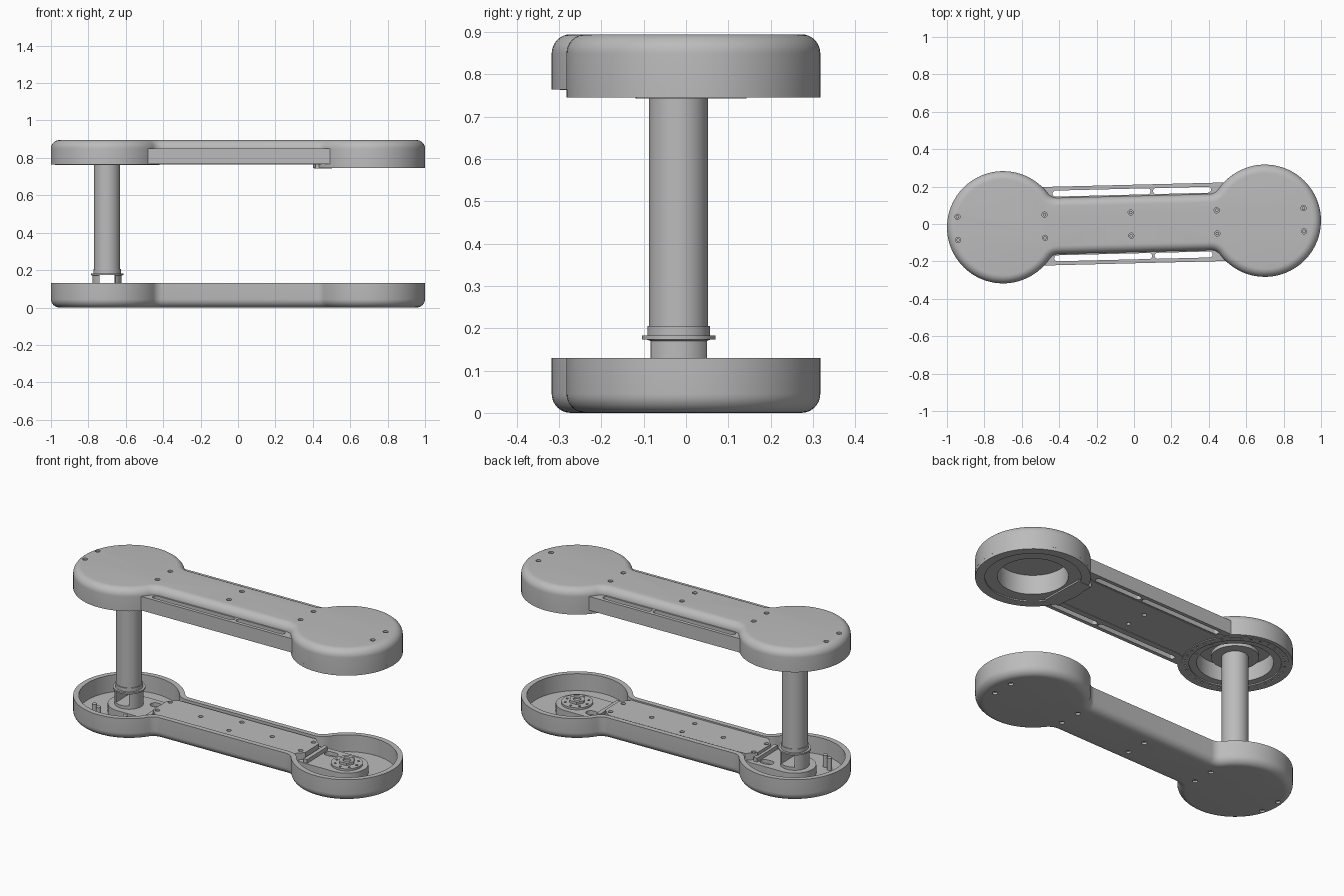
import bpy, bmesh
from math import sin, cos, pi, atan2, sqrt, radians

if "Cube" in bpy.data.objects:
    bpy.data.objects.remove(bpy.data.objects["Cube"])

GREY = bpy.data.materials.new("satin_grey")
GREY.use_nodes = True
GREY.diffuse_color = (0.5, 0.5, 0.5, 1)
GREY.node_tree.nodes["Principled BSDF"].inputs["Base Color"].default_value = (0.5, 0.5, 0.5, 1)

TILT = 0.025            # the whole arm is turned slightly about z
C, R, HW = 0.7, 0.3, 0.15   # drum offset, drum radius, bar half width
TOP = 0.895
SCREW_X = (-0.943, -0.477, -0.016, 0.444, 0.908)
SCREWS = [(x, s * 0.062) for x in SCREW_X for s in (-1, 1)]


def loft(rings, closed=False, bm=None):
    """Bridge (points, z) rings; cap the ends or join last to first."""
    bm = bm or bmesh.new()
    loops = [[bm.verts.new((x, y, z)) for x, y in pts] for pts, z in rings]
    pairs = list(zip(loops, loops[1:]))
    if closed:
        pairs.append((loops[-1], loops[0]))
    else:
        bm.faces.new(loops[0])
        bm.faces.new(loops[-1])
    for a, b in pairs:
        for i in range(len(a)):
            j = (i + 1) % len(a)
            bm.faces.new((a[i], a[j], b[j], b[i]))
    return bm


def make(name, bm, cutter=None):
    """Finish an object: cut it, shade it and give it its colour."""
    def to_object(label, data):
        bmesh.ops.recalc_face_normals(data, faces=data.faces)
        mesh = bpy.data.meshes.new(label)
        data.to_mesh(mesh)
        data.free()
        ob = bpy.data.objects.new(label, mesh)
        bpy.context.collection.objects.link(ob)
        return ob

    obj = to_object(name, bm)
    if cutter:
        tool = to_object("cutter", cutter)
        tool.hide_render = True
        mod = obj.modifiers.new("cut", "BOOLEAN")
        mod.operation, mod.solver, mod.object = "DIFFERENCE", "EXACT", tool
        graph = bpy.context.evaluated_depsgraph_get()
        cut_mesh = bpy.data.meshes.new_from_object(obj.evaluated_get(graph))
        obj.modifiers.clear()
        obj.data = cut_mesh
        bpy.data.objects.remove(tool)
    obj.data.materials.clear()
    obj.data.materials.append(GREY)
    for p in obj.data.polygons:
        p.use_smooth = True
    obj.data.set_sharp_from_angle(angle=radians(30))
    obj.rotation_euler.z = TILT
    return obj


def circle(r, x=0, y=0, n=64):
    return [(x + r * cos(2 * pi * i / n), y + r * sin(2 * pi * i / n)) for i in range(n)]


def box(x0, x1, y0, y1):
    return [(x0, y0), (x1, y0), (x1, y1), (x0, y1)]


def slot(x0, x1, y, r, n=12):
    right = [(x1 + r * cos(a), y + r * sin(a)) for a in (-pi / 2 + pi * i / n for i in range(n + 1))]
    return right + [(x0 + x1 - px, 2 * y - py) for px, py in right]


def dumbbell(inset, f=0.06):
    """Two discs joined by a bar with filleted necks."""
    dx = sqrt((R + f) ** 2 - (HW + f) ** 2)
    a = atan2(HW + f, -dx)
    arc = [-a + 2 * a * i / 72 for i in range(73)]
    disc = [(C + (R - inset) * cos(t), (R - inset) * sin(t)) for t in arc]
    turn = [a - pi + (pi / 2 - a) * i / 8 + (0) for i in range(1, 9)]
    neck = [(C - dx + (f + inset) * cos(t), HW + f + (f + inset) * sin(t)) for t in turn]
    half = [(x, -y) for x, y in reversed(neck)] + disc + neck
    return half + [(-x, -y) for x, y in half]


def turned(profile, x, closed=False):
    return loft([(circle(r, x), z) for r, z in profile], closed)


def pegs(points, r, z0, z1, bm=None, n=16):
    bm = bm or bmesh.new()
    for x, y in points:
        loft([(circle(r, x, y, n), z0), (circle(r, x, y, n), z1)], bm=bm)
    return bm


# Upper and lower hollow shells, each with rounded outer edge and screws
EDGE = 0.045
round_edge = [(EDGE * (1 - sin(t)), EDGE * (1 - cos(t))) for t in (pi / 2 * i / 8 for i in range(9))]
shell = round_edge + [(0, 0.13), (0.03, 0.13), (0.03, 0.03)]
for part, flip in (("lower", False), ("upper", True)):
    def height(z):
        return TOP - z if flip else z
    make(part + "_shell", loft([(dumbbell(d), height(z)) for d, z in shell]),
         pegs(SCREWS, 0.014, height(-0.01), height(0.018)))
    make(part + "_screws", pegs(SCREWS, 0.009, height(0.008), height(0.022)))

# Side rails of the upper arm, with long through slots
rail_cuts = pegs(SCREWS[2:8], 0.012, 0.75, 0.79)
for y in (-0.173, 0.173):
    for x0, x1 in ((-0.415, 0.077), (0.122, 0.4)):
        loft([(slot(x0, x1, y, 0.016), 0.7), (slot(x0, x1, y, 0.016), 0.9)], bm=rail_cuts)
rails = box(-0.495, 0.495, -0.21, 0.21)
make("side_rails", loft([(rails, 0.768), (rails, 0.85)]), rail_cuts)

# Bearing rings under the two upper drums
ring_right = [(0.3, 0.765), (0.3, 0.745), (0.25, 0.745), (0.25, 0.752),
              (0.185, 0.752), (0.185, 0.866), (0.2, 0.866), (0.2, 0.765)]
make("left_drum_ring", turned(ring_right, C, True))
tab = box(0.41, 0.5, -0.13, 0.13)
make("drum_ring_tab", loft([(tab, 0.743), (tab, 0.77)]))
ring_left = [(0.28, 0.772), (0.28, 0.763), (0.24, 0.763), (0.24, 0.77),
             (0.2, 0.77), (0.2, 0.866), (0.215, 0.866), (0.215, 0.772)]
make("right_drum_ring", turned(ring_left, -C, True),
     pegs(circle(0.26, -C, 0, 32), 0.006, 0.75, 0.768, n=8))
make("post_flange", turned([(0.125, 0.8), (0.125, 0.82), (0.09, 0.82), (0.09, 0.87)], -C))

# Cover plate over the bar of the lower arm
plate = [(-0.5, -0.07), (-0.45, -0.122), (0.43, -0.122), (0.48, -0.07),
         (0.48, 0.06), (0.43, 0.105), (-0.45, 0.105), (-0.5, 0.06)]
plate_holes = pegs(SCREWS[2:8] + [(-0.24, 0), (0.22, 0)], 0.013, 0.1, 0.14)
make("bar_cover_plate", loft([(plate, 0.03), (plate, 0.122)]), plate_holes)

# Motor mounts in both lower drums
for side, s in (("left", 1), ("right", -1)):
    x0, x1 = sorted((s * 0.5, s * C))
    body = slot(x0, x1, 0, 0.115)
    opening = slot(s * 0.56 - 0.015, s * 0.56 + 0.015, 0.06, 0.025)
    make(side + "_motor_mount", loft([(body, 0.02), (body, 0.082)]),
         loft([(opening, 0.06), (opening, 0.1)]))
    bracket = box(s * 0.505 - 0.012, s * 0.505 + 0.012, -0.11, 0.09)
    make(side + "_bracket", loft([(bracket, 0.02), (bracket, 0.105)]))
make("hub_disc", turned([(0.085, 0.075), (0.085, 0.094)], C),
     pegs(circle(0.064, C, 0, 8), 0.007, 0.086, 0.11))
hexagon = circle(0.045, C, 0, 6)
make("hub_boss", loft([(hexagon, 0.085), (hexagon, 0.108)]),
     pegs([(C, 0)], 0.022, 0.098, 0.12))
make("standoffs", pegs([(-0.79, -0.16), (-0.83, -0.14), (-0.61, -0.17)], 0.014, 0.02, 0.1))

# Post with its windowed collar
window = box(-C - 0.042, -C + 0.042, -0.2, 0.2)
make("post_collar", turned([(0.078, 0.075), (0.078, 0.17), (0.087, 0.174), (0.087, 0.183),
                            (0.074, 0.183), (0.074, 0.205), (0.068, 0.205)], -C),
     loft([(window, 0.1), (window, 0.174)]))
make("post", turned([(0.07, 0.19), (0.07, 0.87)], -C))
